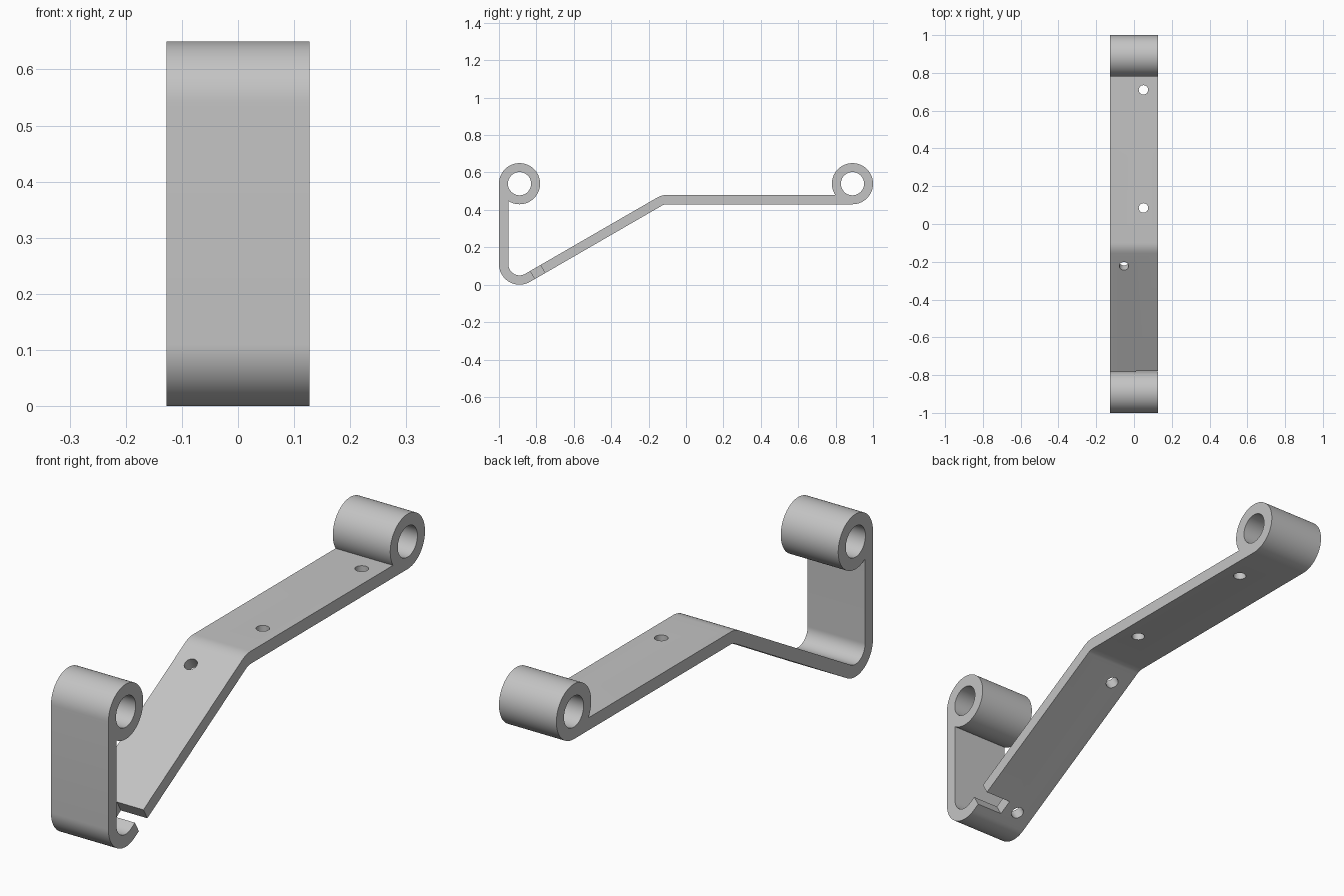
import bpy, bmesh
from math import sin, cos, radians
from mathutils import Matrix

cube = bpy.data.objects.get("Cube")
if cube:
    bpy.data.objects.remove(cube, do_unlink=True)

HALF = 0.127                    # half width of the strap
OUTER, INNER = 0.11, 0.06       # bend radii, strap thickness is the difference
FRONT_EYE, BACK_EYE = (-0.89, 0.54), (0.89, 0.54)
LOW_BEND, HIGH_BEND = (-0.89, 0.11), (-0.10, 0.37)
SLOPE = radians(30)


def arc(centre, radius, start, end, steps):
    angles = [radians(start + (end - start) * i / steps) for i in range(steps + 1)]
    return [(centre[0] + radius * cos(a), centre[1] + radius * sin(a)) for a in angles]


def link(name, bm):
    mesh = bpy.data.meshes.new(name)
    bmesh.ops.recalc_face_normals(bm, faces=bm.faces)
    bm.to_mesh(mesh)
    bm.free()
    ob = bpy.data.objects.new(name, mesh)
    bpy.context.collection.objects.link(ob)
    return ob


def cylinder_cutter(name, matrix, radius, depth, sides):
    bm = bmesh.new()
    bmesh.ops.create_cone(bm, cap_ends=True, segments=sides, radius1=radius,
                          radius2=radius, depth=depth, matrix=matrix)
    return link(name, bm)


def slope_matrix(x, y):
    """Frame on the middle of the sloping strap, z along its normal."""
    r = (OUTER + INNER) / 2
    y0, z0 = LOW_BEND[0] + r * sin(SLOPE), LOW_BEND[1] - r * cos(SLOPE)
    z = z0 + (y - y0) * sin(SLOPE) / cos(SLOPE)
    return Matrix.Translation((x, y, z)) @ Matrix.Rotation(SLOPE, 4, "X")


# Bent strap with a rolled eye at each end: closed side profile, then extruded
outline = arc(LOW_BEND, OUTER, 180, 300, 24)
outline += arc(HIGH_BEND, INNER, 120, 90, 6)
outline += arc(BACK_EYE, OUTER, -90, 213.06, 56)
outline += arc(HIGH_BEND, OUTER, 90, 120, 6)
outline += arc(LOW_BEND, INNER, 300, 180, 24)
outline += arc(FRONT_EYE, OUTER, -123.06, 180, 56)

bm = bmesh.new()
face = bm.faces.new([bm.verts.new((-HALF, y, z)) for y, z in outline])
side = bmesh.ops.extrude_face_region(bm, geom=[face])["geom"]
bmesh.ops.translate(bm, vec=(2 * HALF, 0, 0),
                    verts=[v for v in side if isinstance(v, bmesh.types.BMVert)])
bracket = link("bent_strap_bracket", bm)

# Cutters: eye bores, screw holes and the open slot
cutters = []
for y, z in (FRONT_EYE, BACK_EYE):
    m = Matrix.Translation((0, y, z)) @ Matrix.Rotation(radians(90), 4, "Y")
    cutters.append(cylinder_cutter("eye_bore_cutter", m, 0.062, 1, 64))
for y in (0.085, 0.71):
    m = Matrix.Translation((0.05, y, 0.455))
    cutters.append(cylinder_cutter("flat_hole_cutter", m, 0.025, 0.1, 24))
for y in (-0.21, -0.793):
    cutters.append(cylinder_cutter("slope_hole_cutter", slope_matrix(-0.053, y), 0.025, 0.1, 24))

bm = bmesh.new()
bmesh.ops.create_cube(bm, size=1, matrix=slope_matrix(0.11, -0.793)
                      @ Matrix.Diagonal((0.2, 0.062, 0.1, 1)))
cutters.append(link("slot_cutter", bm))

bpy.ops.object.select_all(action="DESELECT")
bpy.context.view_layer.objects.active = bracket
bracket.select_set(True)
for cutter in cutters:
    cutter.hide_render = True
    mod = bracket.modifiers.new("cut", "BOOLEAN")
    mod.operation, mod.solver, mod.object = "DIFFERENCE", "EXACT", cutter
    bpy.ops.object.modifier_apply(modifier=mod.name)
    bpy.data.objects.remove(cutter, do_unlink=True)

# Single grey metal colour
grey = bpy.data.materials.new("plain_grey")
grey.use_nodes = True
colour = (0.55, 0.55, 0.55, 1)
grey.diffuse_color = colour
grey.node_tree.nodes["Principled BSDF"].inputs["Base Color"].default_value = colour
bracket.data.materials.clear()
bracket.data.materials.append(grey)
for poly in bracket.data.polygons:
    poly.material_index = 0

bpy.ops.object.shade_smooth_by_angle(angle=radians(30))
